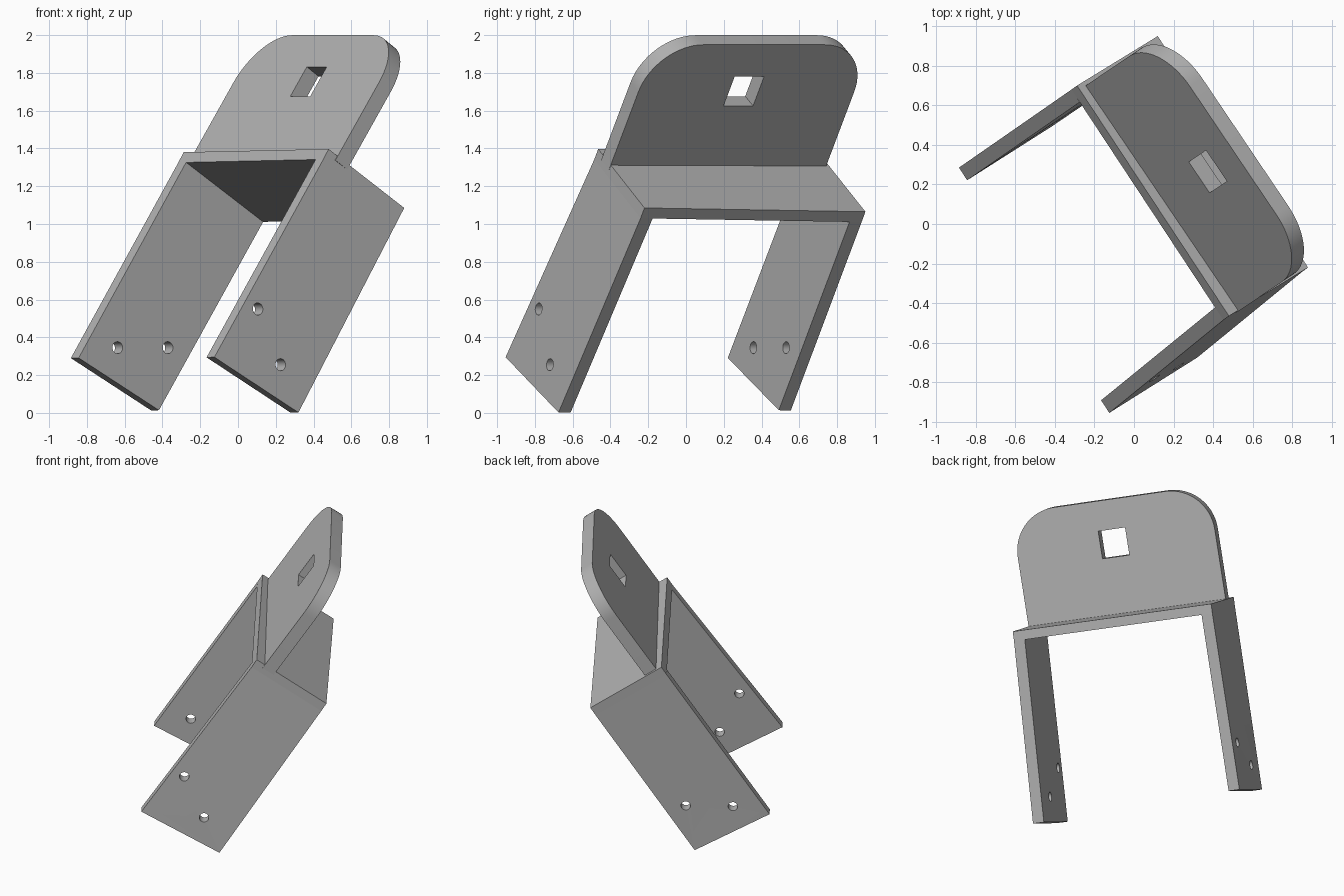
import bpy, bmesh, math
from mathutils import Vector as V

cube = bpy.data.objects.get("Cube")
if cube:
    bpy.data.objects.remove(cube, do_unlink=True)

grey = bpy.data.materials.new("plain_grey")
grey.use_nodes = True
colour = (0.45, 0.45, 0.45, 1)
grey.diffuse_color = colour
grey.node_tree.nodes["Principled BSDF"].inputs["Base Color"].default_value = colour


def prism(name, outline, offset):
    """Solid plate: a flat outline swept along an offset vector."""
    bm = bmesh.new()
    near = [bm.verts.new(p) for p in outline]
    far = [bm.verts.new(p + offset) for p in outline]
    bm.faces.new(near)
    bm.faces.new(far[::-1])
    n = len(near)
    for i in range(n):
        j = (i + 1) % n
        bm.faces.new((near[j], near[i], far[i], far[j]))
    bmesh.ops.recalc_face_normals(bm, faces=bm.faces)
    mesh = bpy.data.meshes.new(name)
    bm.to_mesh(mesh)
    bm.free()
    mesh.materials.append(grey)
    obj = bpy.data.objects.new(name, mesh)
    bpy.context.collection.objects.link(obj)
    return obj


def activate(obj):
    bpy.ops.object.select_all(action='DESELECT')
    obj.select_set(True)
    bpy.context.view_layer.objects.active = obj


def cut(obj, cutter):
    activate(obj)
    mod = obj.modifiers.new("hole", 'BOOLEAN')
    mod.operation = 'DIFFERENCE'
    mod.solver = 'EXACT'
    mod.object = cutter
    bpy.ops.object.modifier_apply(modifier=mod.name)
    bpy.data.objects.remove(cutter, do_unlink=True)


def smooth(obj):
    activate(obj)
    bpy.ops.object.shade_smooth_by_angle(angle=math.radians(30))


# Directions: across the bracket, along the legs
across = V((-0.545, 0.838, -0.014)).normalized()
along = V((0.435, 0.315, 0.845)).normalized()
web_drop = along * -0.065

# Outer corners of each leg: bottom front, bottom back, top back, top front
left_corners = [V(p) for p in ((-0.125, -0.955, 0.295), (0.32, -0.675, 0.002),
                               (0.88, -0.22, 1.085), (0.48, -0.465, 1.397))]
right_corners = [V(p) for p in ((-0.885, 0.285, 0.29), (-0.46, 0.555, 0.013),
                                (0.12, 0.95, 1.065), (-0.288, 0.70, 1.38))]

# Web plate joining the legs
prism("web_plate", [left_corners[3], left_corners[2],
                    right_corners[2], right_corners[3]], web_drop)

# Legs with two round bolt holes each
left_holes = [(0.105, -0.78, 0.55), (0.225, -0.72, 0.255)]
right_holes = [(-0.64, 0.36, 0.345), (-0.375, 0.535, 0.345)]
for name, c, side, holes in (("left_leg", left_corners, 1, left_holes),
                             ("right_leg", right_corners, -1, right_holes)):
    outline = [c[0], c[1], c[2] + web_drop, c[3] + web_drop]
    leg = prism(name, outline, across * side * 0.076)
    for h in holes:
        bpy.ops.mesh.primitive_cylinder_add(vertices=32, radius=0.032, depth=0.4, location=h)
        drill = bpy.context.object
        drill.rotation_euler = across.to_track_quat('Z', 'Y').to_euler()
        bpy.context.view_layer.update()
        drill.data.materials.append(grey)
        cut(leg, drill)
    smooth(leg)

# Rounded tab standing on the web, with a square hole
tab_origin = V((0.53, -0.44, 1.363))
tab_u = V((-0.559, 0.829, 0)).normalized()
tab_v = V((0.56, 0.378, 1)).normalized()
tab_n = tab_u.cross(tab_v)
width, height, radius, base = 1.378, 0.768, 0.30, -0.03


def on_tab(u, v):
    return tab_origin + tab_u * u + tab_v * v


outline = [on_tab(0, base), on_tab(width, base)]
for centre_u, start in ((width - radius, 0), (radius, 90)):
    for i in range(17):
        a = math.radians(start + 90 * i / 16)
        outline.append(on_tab(centre_u + radius * math.cos(a),
                              height - radius + radius * math.sin(a)))
tab = prism("rounded_tab", outline, tab_n * 0.09)

mid_u, mid_v, half = 0.672, 0.472, 0.094
square = [on_tab(mid_u + su * half, mid_v + sv * half) - tab_n * 0.1
          for su, sv in ((-1, -1), (1, -1), (1, 1), (-1, 1))]
cut(tab, prism("square_cutter", square, tab_n * 0.3))
smooth(tab)
